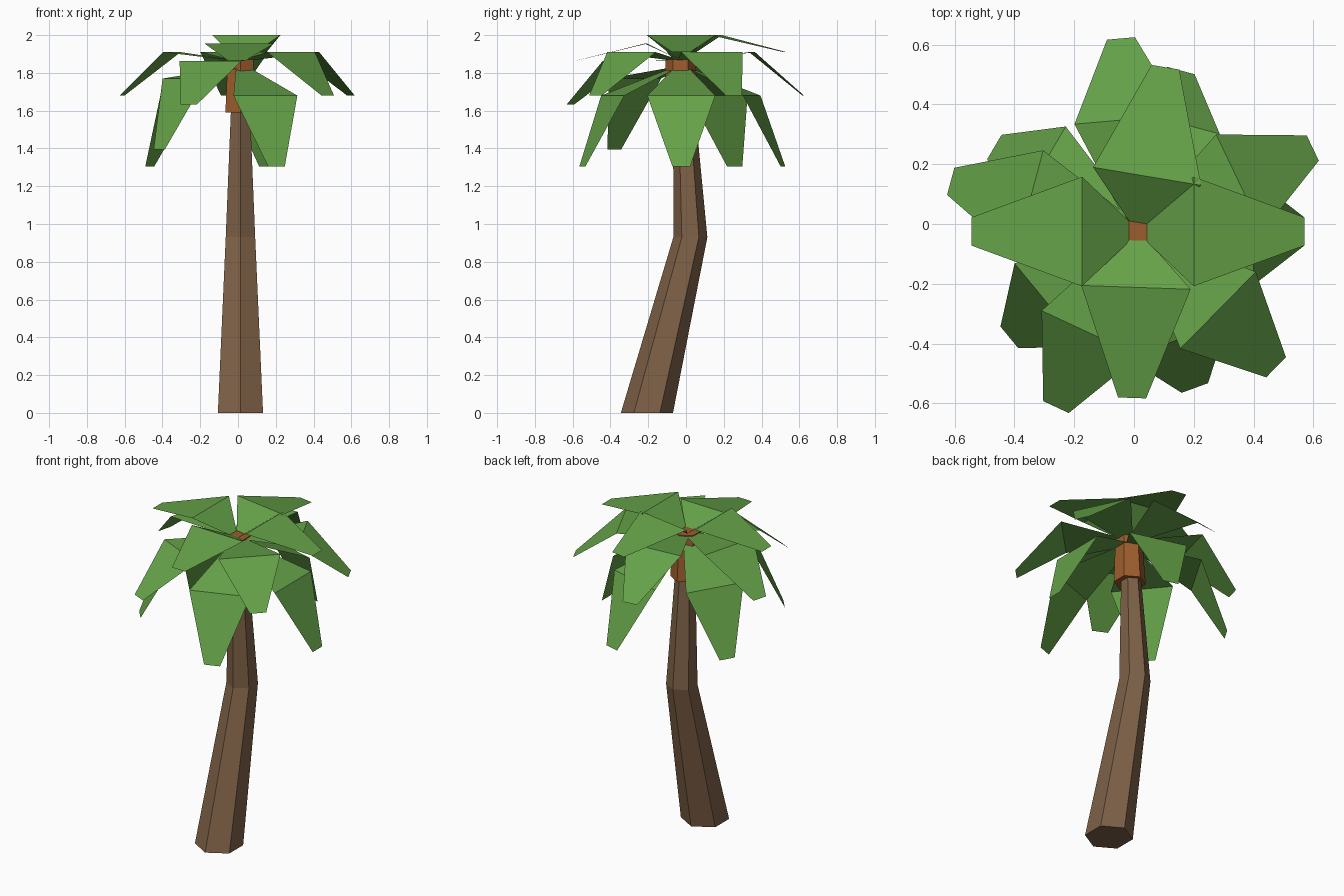
import bpy, bmesh, math
from mathutils import Vector

if "Cube" in bpy.data.objects:
    bpy.data.objects.remove(bpy.data.objects["Cube"])

CX, CY = 0.013, -0.025   # crown centre


def material(name, rgb):
    m = bpy.data.materials.new(name)
    m.diffuse_color = (*rgb, 1)
    m.use_nodes = True
    m.node_tree.nodes["Principled BSDF"].inputs["Base Color"].default_value = m.diffuse_color
    return m


bark = material("bark brown", (0.21, 0.12, 0.063))
husk = material("husk orange", (0.34, 0.11, 0.027))
leaf = material("leaf green", (0.13, 0.36, 0.065))


def finish(name, bm, mat):
    me = bpy.data.meshes.new(name)
    bm.to_mesh(me)
    bm.free()
    me.materials.append(mat)
    ob = bpy.data.objects.new(name, me)
    bpy.context.collection.objects.link(ob)
    return ob


def hex_loft(name, rings, mat):
    """Six-sided tube through (y, z, radius) rings, corners facing +-y, capped."""
    bm = bmesh.new()
    loops = []
    for y, z, r in rings:
        loops.append([bm.verts.new((CX + r * math.sin(k * math.pi / 3),
                                    y - r * math.cos(k * math.pi / 3), z)) for k in range(6)])
    for a, b in zip(loops, loops[1:]):
        for k in range(6):
            j = (k + 1) % 6
            bm.faces.new((a[k], a[j], b[j], b[k]))
    bm.faces.new(loops[0][::-1])
    bm.faces.new(loops[-1])
    bmesh.ops.recalc_face_normals(bm, faces=bm.faces)
    return finish(name, bm, mat)


def frond(name, angle, sections, dz=0.0):
    """Flat folded frond: (radius, height, half width) from base to tip."""
    a = math.radians(angle)
    out = Vector((math.cos(a), math.sin(a), 0))
    side = Vector((-out.y, out.x, 0))
    bm = bmesh.new()
    pairs = []
    for i, (r, z, w) in enumerate(sections):
        c = Vector((CX, CY, z + (dz if i else 0))) + out * r
        pairs.append((bm.verts.new(c - side * w), bm.verts.new(c + side * w)))
    for p, q in zip(pairs, pairs[1:]):
        bm.faces.new((p[0], q[0], q[1], p[1]))
    return finish(name, bm, leaf)


# bent trunk
hex_loft("trunk", [(-0.207, 0, 0.138), (0.023, 0.93, 0.09), (-0.012, 1.65, 0.056)], bark)

# husk under the crown
hex_loft("crown_husk", [(-0.022, 1.59, 0.092), (-0.03, 1.875, 0.078)], husk)

# three tiers of fronds: (angle, height offset)
tiers = {
    "upper_frond": ([(0.03, 1.88, 0.035), (0.187, 2.0, 0.183), (0.557, 1.91, 0.047)],
                    [(0, 0), (80.5, 0), (180, 0), (268, -0.045)]),
    "middle_frond": ([(0.03, 1.865, 0.035), (0.376, 1.91, 0.18), (0.648, 1.68, 0.047)],
                     [(25.5, 0), (95, 0), (165, 0), (245, -0.048), (315.5, 0)]),
    "lower_frond": ([(0.03, 1.83, 0.035), (0.386, 1.68, 0.18), (0.557, 1.305, 0.047)],
                    [(0, 0), (75, 0), (149.5, 0), (219.5, 0.09), (290, 0)]),
}
for name, (sections, places) in tiers.items():
    for i, (angle, dz) in enumerate(places):
        frond(f"{name}_{i + 1}", angle, sections, dz)
